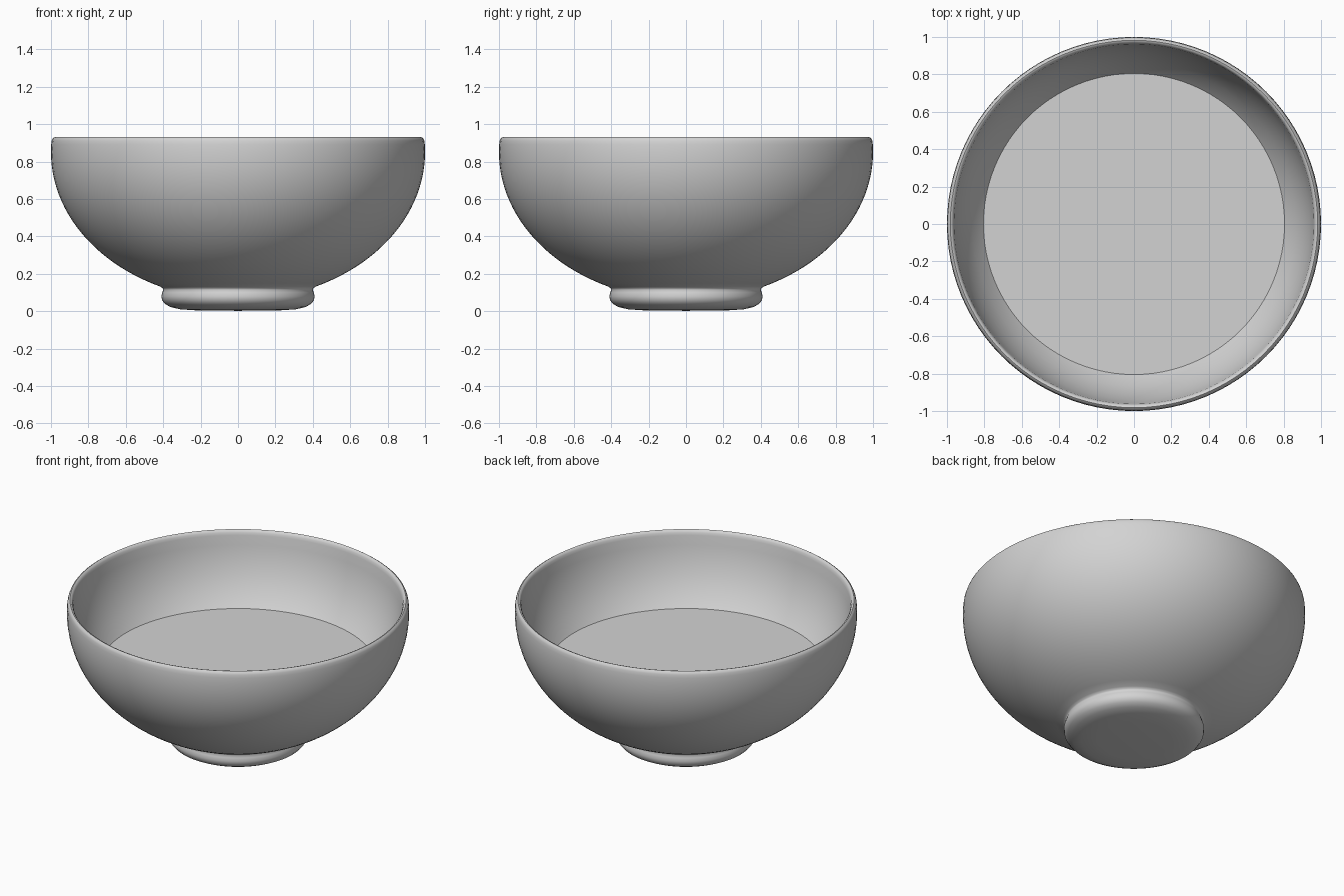
import bpy, bmesh, math

if "Cube" in bpy.data.objects:
    bpy.data.objects.remove(bpy.data.objects["Cube"])

SEGS = 96


def material(name, rgb):
    m = bpy.data.materials.new(name)
    m.diffuse_color = (*rgb, 1.0)
    m.use_nodes = True
    m.node_tree.nodes["Principled BSDF"].inputs["Base Color"].default_value = m.diffuse_color
    return m


grey = material("plain_grey", (0.65, 0.65, 0.65))


def lathe(name, profile, mat):
    """Spin a (radius, z) profile around z; both ends lie on the axis."""
    bm = bmesh.new()
    verts = [bm.verts.new((r, 0, z)) for r, z in profile]
    edges = [bm.edges.new(p) for p in zip(verts, verts[1:])]
    bmesh.ops.spin(bm, geom=verts + edges, cent=(0, 0, 0), axis=(0, 0, 1),
                   angle=2 * math.pi, steps=SEGS, use_merge=True)
    bmesh.ops.remove_doubles(bm, verts=bm.verts, dist=1e-5)
    bmesh.ops.recalc_face_normals(bm, faces=bm.faces)
    me = bpy.data.meshes.new(name)
    bm.to_mesh(me)
    bm.free()
    me.materials.append(mat)
    ob = bpy.data.objects.new(name, me)
    bpy.context.collection.objects.link(ob)
    bpy.context.view_layer.objects.active = ob
    ob.select_set(True)
    bpy.ops.object.shade_smooth_by_angle(angle=math.radians(50))
    ob.select_set(False)
    return ob


# Bowl with foot: rounded foot, elliptical outside wall, rolled rim, inside wall
foot = [(0, 0.002), (0.22, 0.004), (0.31, 0.01), (0.36, 0.022), (0.39, 0.038),
        (0.406, 0.058), (0.41, 0.08), (0.405, 0.1), (0.4, 0.114), (0.403, 0.122)]
a0, a1 = math.radians(-65.5), math.radians(3)
outside = [(math.cos(a), 0.85 + 0.79 * math.sin(a))
           for a in (a0 + (a1 - a0) * i / 24 for i in range(25))]
rim = [(0.996, 0.911), (0.991, 0.924), (0.982, 0.93), (0.973, 0.927),
       (0.966, 0.916), (0.962, 0.9)]
inside = [(0.955, 0.84), (0.938, 0.76), (0.91, 0.675), (0.865, 0.582),
          (0.805, 0.5), (0.7, 0.385), (0.55, 0.285), (0.35, 0.21), (0, 0.18)]
lathe("bowl", foot + outside + rim + inside, grey)

# Flat filling inside the bowl
lathe("filling", [(0, 0.5), (0.806, 0.5), (0.79, 0.492), (0, 0.492)], grey)
